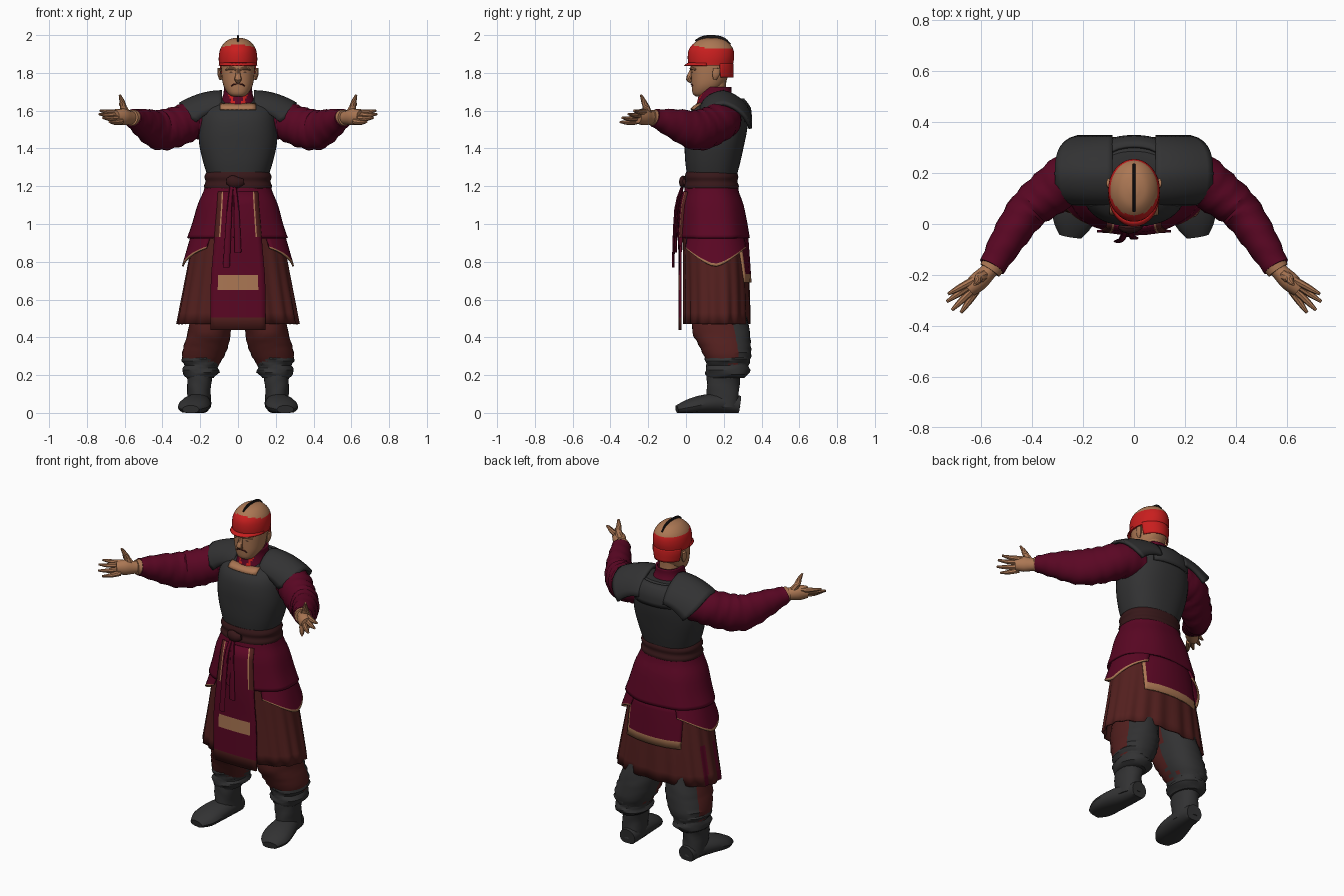
import bpy, bmesh
from math import sin, cos, pi, radians, asin, atan2, degrees
from mathutils import Vector

def mat(name, r, g, b):
    m = bpy.data.materials.new(name)
    m.diffuse_color = (r, g, b, 1)
    return m

MAROON = mat("maroon cloth", .102, .002, .017)
BROWN = mat("brown cloth", .086, .014, .013)
GREY = mat("dark leather", .032, .032, .033)
TAN = mat("tan skin and trim", .41, .185, .088)
RED = mat("red", .58, .013, .013)
BELT = mat("belt brown", .038, .009, .010)
DARK = mat("near black", .012, .009, .009)

def lerp(a, b, t):
    return a + (b - a) * t

def smooth(pts, k):
    """Catmull-Rom resampling of tuples, k steps per span."""
    out = []
    for i in range(len(pts) - 1):
        p = [pts[max(i - 1, 0)], pts[i], pts[i + 1], pts[min(i + 2, len(pts) - 1)]]
        for s in range(k):
            t = s / k
            out.append(tuple(.5 * (2 * b + (c - a) * t + (2 * a - 5 * b + 4 * c - d) * t * t
                                   + (3 * b - a - 3 * c + d) * t ** 3) for a, b, c, d in zip(*p)))
    return out + [tuple(pts[-1])]

def build(name, mats, rows, closed=False, caps=False, rule=None, thick=0, mirror=False):
    """Skin a grid of points; rule(centre, normal) picks the colour slot."""
    bm = bmesh.new()
    g = [[bm.verts.new(p) for p in r] for r in rows]
    n = len(g[0])
    for a, b in zip(g, g[1:]):
        for j in range(n if closed else n - 1):
            bm.faces.new((a[j], a[(j + 1) % n], b[(j + 1) % n], b[j]))
    if caps:
        bm.faces.new(g[0])
        bm.faces.new(g[-1])
    bmesh.ops.recalc_face_normals(bm, faces=bm.faces)
    bm.normal_update()
    if rule:
        for f in bm.faces:
            f.material_index = int(rule(f.calc_center_median(), f.normal))
    me = bpy.data.meshes.new(name)
    bm.to_mesh(me)
    bm.free()
    for m in mats:
        me.materials.append(m)
    o = bpy.data.objects.new(name, me)
    bpy.context.collection.objects.link(o)
    bpy.ops.object.select_all(action='DESELECT')
    o.select_set(True)
    bpy.context.view_layer.objects.active = o
    bpy.ops.object.shade_smooth_by_angle(angle=radians(35))
    if thick:
        s = o.modifiers.new("thickness", 'SOLIDIFY')
        s.thickness, s.offset = thick, 0
    if mirror:
        o.modifiers.new("mirror", 'MIRROR')
    return o

def spow(v, p):
    return abs(v) ** p * (1 if v >= 0 else -1)

def ring_at(rings, z):
    r = sorted(rings)
    for a, b in zip(r, r[1:]):
        if z <= b[0]:
            t = max(0, (z - a[0]) / (b[0] - a[0]))
            return [lerp(x, y, t) for x, y in zip(a, b)]
    return r[-1]

def on_ring(r, a, off=0, p=.88):
    """Point on ring (z, cx, cy, rx, ry); angle 0 is the front, 90 degrees is +x."""
    z, cx, cy, rx, ry = r
    return Vector((cx + (rx + off) * spow(sin(a), p), cy - (ry + off) * spow(cos(a), p), z))

def at_x(rings, x, z, off, back=False, p=.88):
    r = ring_at(rings, z)
    a = asin(spow(max(-1, min(1, x / r[3])), 1 / p))
    q = on_ring(r, pi - a if back else a, off)
    return Vector((x, q.y, z))

def loft(name, mats, rings, n=36, k=3, p=.88, pleat=0, folds=0, fold_z=0, arc=(0, 360), **kw):
    rows = []
    full = arc == (0, 360)
    z0, z1 = rings[0][0], rings[-1][0]
    for r in smooth(rings, k):
        t = (r[0] - z0) / (z1 - z0)
        row = []
        for j in range(n if full else n + 1):
            a = radians(lerp(arc[0], arc[1], j / n))
            amp = pleat * t * sin(folds * a) + fold_z * sin(r[0] * 160 + 2 * sin(2 * a) + a)
            row.append(on_ring(r, a, amp, p))
        rows.append(row)
    return build(name, mats, rows, closed=full, **kw)

def tube(name, mats, pts, n=12, k=3, wrinkle=0, floor=None, mirror=True, **kw):
    """Sweep along (x, y, z, side radius, up radius)."""
    s = smooth(pts, k)
    rows = []
    for i, q in enumerate(s):
        t = (Vector(s[min(i + 1, len(s) - 1)][:3]) - Vector(s[max(i - 1, 0)][:3])).normalized()
        up = Vector((0, 0, 1)) if abs(t.z) < .9 else Vector((0, 1, 0))
        a = t.cross(up).normalized()
        b = a.cross(t)
        row = []
        for j in range(n):
            w = 2 * pi * j / n
            e = 1 + wrinkle * sin(i * 2.1 + 1.5 * sin(w * 2))
            v = Vector(q[:3]) + a * cos(w) * q[3] * e + b * sin(w) * q[4] * e
            if floor is not None:
                v.z = max(floor, v.z)
            row.append(v)
        rows.append(row)
    return build(name, mats, rows, closed=True, caps=True, mirror=mirror, **kw)

def surf(name, mats, f, us, vs, **kw):
    return build(name, mats, [[f(u, v) for u in us] for v in vs], **kw)

def steps(a, b, n):
    return [lerp(a, b, i / n) for i in range(n + 1)]

# Boots, gathered cuffs and baggy trousers
tube("boot_foot", [GREY], [(.2, .285, .04, .05, .05), (.205, .2, .05, .065, .055), (.225, .09, .045, .082, .05),
     (.24, .01, .03, .08, .04), (.25, -.048, .018, .045, .022)], n=16, floor=0)
loft("boot_shaft", [GREY], [(.03, .207, .2, .064, .085), (.12, .205, .195, .062, .085), (.2, .205, .2, .068, .09),
     (.25, .2, .21, .08, .1)], n=24, caps=True, fold_z=.003, mirror=True)
loft("boot_cuff", [GREY], [(.185, .2, .21, .07, .095), (.215, .198, .22, .098, .118), (.25, .196, .22, .09, .112),
     (.285, .195, .22, .104, .12), (.31, .19, .22, .095, .115)], n=28, caps=True, fold_z=.004, mirror=True)
loft("trouser_leg", [BROWN, GREY], [(.25, .195, .225, .09, .105), (.3, .185, .22, .112, .125), (.36, .168, .205, .118, .138),
     (.43, .15, .185, .114, .152), (.55, .13, .17, .115, .14), (.75, .11, .16, .1, .12)], n=28, caps=True,
     fold_z=.003, mirror=True, rule=lambda c, n: n.y > .3 or (n.x < -.8 and c.y > .2))

# Pleated long skirt with two maroon strips at one side
SKIRT = [(1.0, 0, .145, .215, .152), (.93, 0, .15, .232, .162), (.7, 0, .16, .275, .168), (.47, 0, .163, .318, .17)]
def skirt_colour(c, n):
    a = degrees(atan2(c.x / .29, (.16 - c.y) / .168))
    return c.z < .74 and (-116 < a < -106 or -84 < a < -75)
loft("long_skirt", [BROWN, MAROON], SKIRT, n=120, pleat=.006, folds=18, thick=.01, rule=skirt_colour)

# Jacket skirt
JACKET = [(1.24, 0, .135, .16, .128), (1.17, 0, .135, .178, .14), (1.1, 0, .14, .208, .16), (1.0, 0, .146, .236, .174),
          (.925, 0, .15, .262, .182)]
loft("jacket_skirt", [MAROON], JACKET, n=48, pleat=.003, folds=7, thick=.01)

# Side flaps with tan hem, dipping at the hip
def flap(u, v):
    a = radians(u)
    z = lerp(.97, .775 + .12 * abs(cos(a)) ** 1.3, v)
    return on_ring((z, 0, .155, lerp(.232, .288, v), lerp(.156, .178, v)), a, .004)
surf("side_flap", [MAROON, TAN], flap, steps(32, 150, 20), [0, .3, .6, .93, 1], thick=.01, mirror=True,
     rule=lambda c, n: c.z < .79 + .12 * (abs(c.y - .155) / .18) ** 1.3)

# Front apron with tan patch and brown hem, back panel with tan border
def apron(u, z):
    w = lerp(.145, .105, min(1, max(0, (z - .7) / .45)))
    x = u * w
    y = at_x(JACKET, x, z, .008).y if z > .925 else -.034 + .3 * x * x
    return Vector((x, y, z))
def apron_colour(c, n):
    if c.z > .93:
        u = abs(c.x) / lerp(.145, .105, min(1, (c.z - .7) / .45))
        return 0 if u < .74 else 1 if u < .81 else 2
    return 2 if c.z < .5 else .65 < c.z < .73 and abs(c.x) < .11
surf("front_apron", [MAROON, TAN, BROWN], apron, [-1, -.8, -.74, -.35, 0, .35, .74, .8, 1],
     [1.17, 1.1, 1.02, .93, .83, .73, .65, .58, .505, .44], thick=.01, rule=apron_colour)
surf("back_panel", [MAROON, TAN], lambda x, z: at_x(SKIRT, x, z, .014, True),
     [-.18, -.165, -.1, -.03, .03, .1, .165, .18], [.95, .9, .82, .735, .69], thick=.01,
     rule=lambda c, n: c.z < .735 or c.x > .165)

# Belt, knot and hanging ties
loft("belt", [BELT], [(1.18, 0, .135, .172, .137), (1.2, 0, .135, .18, .145), (1.225, 0, .135, .172, .137),
     (1.25, 0, .135, .178, .142), (1.275, 0, .135, .166, .134)], n=40, caps=True)
tube("belt_knot", [BELT], [(-.06, -.01, 1.225, .008, .015), (-.035, -.015, 1.225, .02, .032), (0, -.015, 1.22, .02, .028),
     (.03, -.01, 1.225, .008, .015)], mirror=False)
for x, y, z in ((-.062, -.068, .77), (.0, -.055, .85), (-.03, -.045, .93)):
    tube("hanging_tie", [MAROON], [(-.02 + x * .2, -.015, 1.21, .01, .006), (lerp(-.02, x, .6), lerp(-.02, y, .75), 1.08, .014, .006),
         (x, y, z, .018, .007)], n=8, mirror=False)

# Cuirass, tan throat plate, back yoke
ARMOUR = [(1.26, 0, .138, .163, .132), (1.33, 0, .142, .185, .146), (1.42, 0, .15, .205, .158), (1.5, 0, .158, .207, .166),
          (1.57, 0, .168, .2, .162), (1.62, 0, .185, .185, .138), (1.665, 0, .2, .13, .085)]
loft("cuirass", [GREY], ARMOUR, n=44, k=4, caps=True, p=.85)
surf("throat_plate", [TAN], lambda x, z: at_x(ARMOUR, x, z, .009), steps(-.095, .095, 8), [1.605, 1.62, 1.637], thick=.008)
surf("back_yoke", [GREY], lambda x, z: at_x(ARMOUR, x, z, .014, True), steps(-.12, .12, 8), steps(1.54, 1.66, 5), thick=.012)

# Shoulder pads sloping outwards and back
def pad(u, v):
    phi = radians(lerp(-88, 76, v))
    e = abs(2 * v - 1)
    return Vector((.085 + (.222 - .085 * e ** 2.6) * u, .212 + .132 * sin(phi),
                   1.7 - .065 * u * u - .1 * (1 - cos(phi)) - .055 * max(0, 2 * v - 1)))
surf("shoulder_pad", [GREY], pad, steps(0, 1, 10), steps(0, 1, 14), thick=.018, mirror=True)

# Wrinkled sleeves and tan cuffs
tube("sleeve", [MAROON], [(.14, .2, 1.55, .09, .09), (.24, .185, 1.545, .1, .1), (.335, .12, 1.512, .092, .106),
     (.42, .05, 1.497, .08, .105), (.495, -.06, 1.53, .068, .08), (.558, -.168, 1.562, .052, .047)], n=24, k=5, wrinkle=.04)
tube("sleeve_cuff", [TAN], [(.55, -.158, 1.56, .048, .045), (.566, -.182, 1.563, .044, .042)], k=1, n=16)

# Hands with spread fingers
tube("palm", [TAN], [(.545, -.155, 1.56, .032, .033), (.58, -.195, 1.563, .034, .038), (.612, -.226, 1.567, .038, .045),
     (.648, -.258, 1.567, .03, .034)], n=14)
for b, t in (((.63, -.22, 1.592), (.73, -.275, 1.6)), ((.638, -.238, 1.577), (.735, -.305, 1.582)),
             ((.632, -.257, 1.56), (.715, -.338, 1.562)), ((.618, -.262, 1.543), (.68, -.348, 1.54))):
    m = [lerp(p, q, .55) for p, q in zip(b, t)]
    tube("finger", [TAN], [(*b, .015, .017), (m[0], m[1], m[2] - .004, .013, .013), (*t, .006, .006)], n=8)
tube("thumb", [TAN], [(.585, -.2, 1.575, .024, .024), (.608, -.212, 1.62, .02, .018), (.615, -.225, 1.652, .014, .013),
     (.626, -.238, 1.683, .006, .006)], n=8)

# Neck and collar
loft("neck", [TAN], [(1.62, 0, .16, .07, .075), (1.7, 0, .145, .062, .068), (1.78, 0, .145, .062, .07)], n=24, caps=True)
loft("collar", [MAROON, RED], [(1.61, 0, .165, .1, .115), (1.65, 0, .16, .085, .095), (1.69, 0, .155, .072, .082),
     (1.725, 0, .155, .07, .08)], n=48, thick=.01, rule=lambda c, n: c.y < .13 and .008 < abs(c.x) - (c.z - 1.62) * .35 < .026)

# Head, ears and facial features
loft("head", [TAN], [(1.675, 0, .085, .03, .032), (1.69, 0, .09, .052, .054), (1.73, 0, .112, .076, .082), (1.78, 0, .125, .086, .098),
     (1.84, 0, .13, .09, .105), (1.9, 0, .13, .088, .1)], n=32, caps=True)
tube("ear", [TAN], [(.09, .152, 1.765, .008, .008), (.098, .158, 1.79, .01, .02), (.1, .162, 1.825, .008, .018)], n=10)
tube("nose", [TAN], [(0, .036, 1.825, .01, .01), (0, .022, 1.79, .013, .014), (0, .014, 1.767, .019, .014),
     (0, .03, 1.752, .012, .01)], n=10, mirror=False)
tube("eye", [DARK], [(.02, .034, 1.802, .003, .003), (.036, .036, 1.804, .005, .005), (.053, .048, 1.8, .003, .003)], n=8)
tube("brow", [TAN], [(.01, .028, 1.818, .006, .006), (.035, .03, 1.824, .01, .008), (.065, .052, 1.818, .006, .006)], n=8)
tube("moustache", [BROWN], [(.002, .026, 1.742, .003, .003), (.025, .032, 1.738, .004, .004), (.043, .05, 1.72, .003, .003)], n=8)

# Helmet: red band, tan crown, visor, neck guard and dark crest
loft("helmet", [RED, TAN], [(1.838, 0, .13, .1, .117), (1.88, 0, .132, .102, .123), (1.92, 0, .133, .096, .119), (1.95, 0, .134, .08, .1),
     (1.975, 0, .135, .052, .066), (1.986, 0, .135, .015, .02)], n=40, k=4, caps=True, p=1,
     rule=lambda c, n: c.z - .25 * max(0, .1 - c.y) > 1.932)
loft("neck_guard", [RED], [(1.85, 0, .131, .1, .117), (1.82, 0, .132, .1, .118), (1.775, 0, .138, .09, .11)],
     n=24, arc=(114, 246), thick=.005, p=1)
surf("visor", [RED], lambda a, v: on_ring((1.852 - .014 * v, 0, .13, .1, .117), radians(a), .022 * v * cos(radians(a)) ** 2, 1),
     steps(-80, 80, 16), [0, .5, 1], thick=.006)
tube("crest", [DARK], [(0, .05, 1.968, .005, .006), (0, .09, 1.986, .006, .01), (0, .15, 1.989, .006, .011),
     (0, .2, 1.98, .006, .008), (0, .235, 1.95, .005, .005)], n=8, mirror=False)
